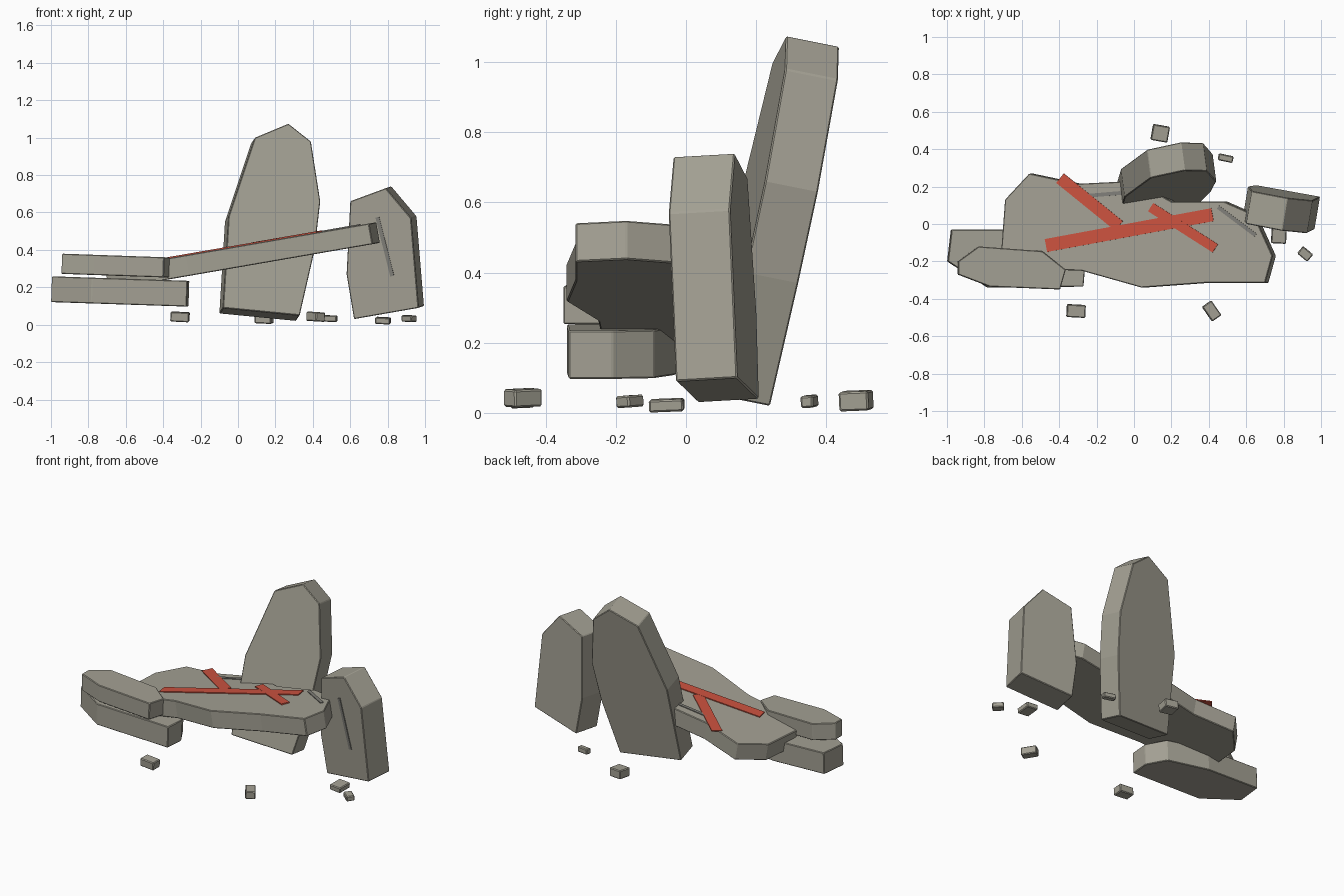
import bpy, bmesh, math
from mathutils import Vector

if "Cube" in bpy.data.objects:
    bpy.data.objects.remove(bpy.data.objects["Cube"], do_unlink=True)


def material(name, rgb):
    m = bpy.data.materials.new(name)
    m.use_nodes = True
    m.diffuse_color = (*rgb, 1)
    m.node_tree.nodes["Principled BSDF"].inputs["Base Color"].default_value = (*rgb, 1)
    return m


STONE = material("weathered stone", (0.37, 0.355, 0.295))
CRACK = material("dark crack", (0.215, 0.21, 0.19))
RED = material("red paint", (0.60, 0.085, 0.05))


def finish(name, bm, mat, bevel=0):
    bmesh.ops.recalc_face_normals(bm, faces=bm.faces)
    mesh = bpy.data.meshes.new(name)
    bm.to_mesh(mesh)
    bm.free()
    mesh.materials.append(mat)
    ob = bpy.data.objects.new(name, mesh)
    bpy.context.collection.objects.link(ob)
    if bevel:
        mod = ob.modifiers.new("worn edges", "BEVEL")
        mod.width, mod.segments = bevel, 1
    return ob


class Plane:
    """Tilted plane: 'flat' gives z from (x, y), 'upright' gives y from (x, z)."""

    def __init__(self, kind, base, a, b):
        self.kind, self.base, self.a, self.b = kind, base, a, b
        n = (-a, -b, 1) if kind == "flat" else (a, -1, b)
        self.out = Vector(n).normalized()

    def at(self, p):
        d = self.base + self.a * p[0] + self.b * p[1]
        return Vector((p[0], p[1], d) if self.kind == "flat" else (p[0], d, p[1]))


def prism(name, outline, plane, low, high, mat, bevel=0):
    """Solid between two offsets along the plane's outward normal."""
    bm = bmesh.new()
    lower = [bm.verts.new(plane.at(p) + plane.out * low) for p in outline]
    upper = [bm.verts.new(plane.at(p) + plane.out * high) for p in outline]
    bm.faces.new(lower)
    bm.faces.new(upper)
    for i in range(len(outline)):
        j = (i + 1) % len(outline)
        bm.faces.new((lower[i], lower[j], upper[j], upper[i]))
    return finish(name, bm, mat, bevel)


def strip(name, start, end, width, plane, mat, height=0.005):
    """Thin painted plate lying on a plane."""
    a, b = Vector(start), Vector(end)
    d = (b - a).normalized() * width / 2
    s = Vector((-d.y, d.x))
    prism(name, [a + s, a - s, b - s, b + s], plane, -0.002, height, mat)


# Tall leaning slab at the back
back = Plane("upright", 0.035, 0.133, 0.2)
prism("tall_back_slab",
      [(-0.08, 0.09), (-0.05, 0.58), (0.09, 1.0), (0.27, 1.075), (0.39, 0.98),
       (0.44, 0.66), (0.41, 0.4), (0.33, 0.05)],
      back, -0.155, 0, STONE, 0.004)

# Shorter upright slab on the left side, with a crack
side = Plane("upright", 0.14, -0.17, -0.057)
prism("short_side_slab",
      [(0.62, 0.03), (0.58, 0.27), (0.6, 0.66), (0.79, 0.73), (0.925, 0.57), (0.965, 0.09)],
      side, -0.178, 0, STONE, 0.004)
strip("side_slab_crack", (0.745, 0.575), (0.825, 0.26), 0.02, side, CRACK)

# Broad fallen capstone
cap = Plane("flat", 0.42, 0.173, 0)
prism("fallen_capstone",
      [(-0.71, -0.14), (-0.69, 0.13), (-0.56, 0.27), (-0.3, 0.215), (0.0, 0.23),
       (0.2, 0.12), (0.48, 0.12), (0.64, 0.05), (0.74, -0.17), (0.7, -0.315),
       (0.38, -0.315), (0.04, -0.34), (-0.28, -0.25), (-0.55, -0.24)],
      cap, -0.112, 0, STONE, 0.004)
strip("capstone_crack_left", (-0.26, 0.15), (0.0, 0.172), 0.02, cap, CRACK)
strip("capstone_crack_right", (0.45, 0.09), (0.65, -0.06), 0.02, cap, CRACK)

# Red marks painted on the capstone
strip("long_red_mark", (-0.47, -0.115), (0.42, 0.05), 0.07, cap, RED, 0.006)
strip("back_red_mark", (-0.395, 0.245), (-0.08, -0.01), 0.065, cap, RED, 0.005)
strip("short_red_mark", (0.09, 0.09), (0.435, -0.13), 0.052, cap, RED, 0.007)

# Two stacked slabs on the right side
upper = Plane("flat", 0.347, -0.035, 0)
prism("upper_stacked_slab",
      [(-0.94, -0.2), (-0.83, -0.12), (-0.49, -0.145), (-0.365, -0.245),
       (-0.395, -0.35), (-0.77, -0.335), (-0.94, -0.27)],
      upper, -0.108, 0, STONE, 0.004)
lower = Plane("flat", 0.226, -0.033, 0)
prism("lower_stacked_slab",
      [(-0.995, -0.2), (-0.975, -0.03), (-0.6, -0.03), (-0.33, -0.09),
       (-0.26, -0.21), (-0.27, -0.335), (-0.78, -0.34)],
      lower, -0.138, 0, STONE, 0.004)

# Loose rubble: centre, size, turn in degrees
rubble = [
    ((0.14, 0.485, 0.035), (0.09, 0.085, 0.055), -10),
    ((0.49, 0.352, 0.033), (0.08, 0.036, 0.034), -12),
    ((0.775, -0.055, 0.022), (0.08, 0.098, 0.035), -3),
    ((0.915, -0.16, 0.033), (0.07, 0.05, 0.034), -40),
    ((0.415, -0.465, 0.043), (0.06, 0.095, 0.05), 35),
    ((-0.31, -0.465, 0.042), (0.1, 0.068, 0.052), -3),
]
for i, (centre, size, turn) in enumerate(rubble):
    bm = bmesh.new()
    bmesh.ops.create_cube(bm, size=1)
    bmesh.ops.scale(bm, vec=size, verts=bm.verts)
    ob = finish(f"rubble_stone_{i + 1}", bm, STONE, 0.005)
    ob.location = centre
    ob.rotation_euler = (0.04, 0.05, math.radians(turn))
